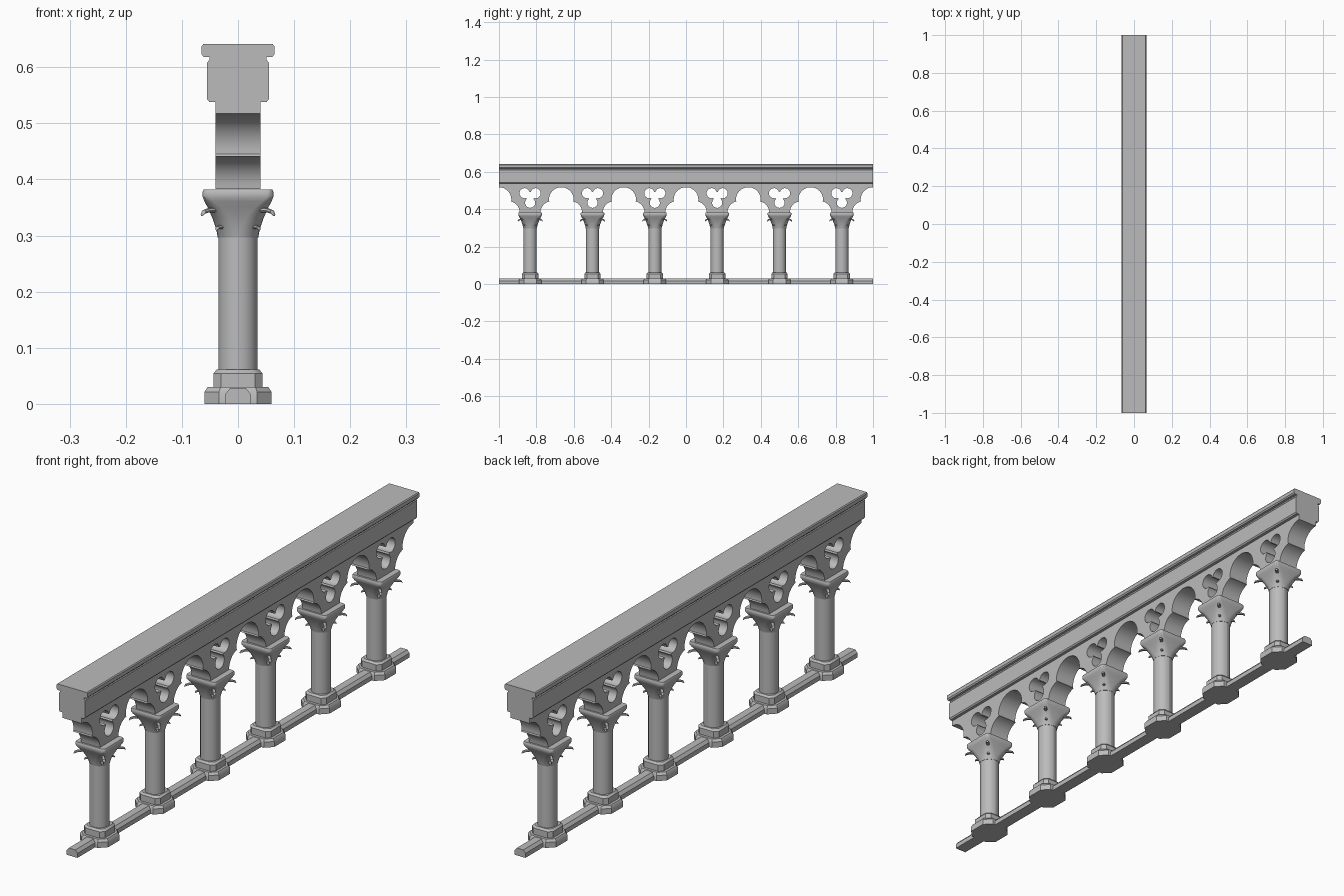
import bpy, bmesh, math

if "Cube" in bpy.data.objects:
    bpy.data.objects.remove(bpy.data.objects["Cube"])

stone = bpy.data.materials.new("grey stone")
stone.diffuse_color = (0.5, 0.5, 0.5, 1)
stone.use_nodes = True
stone.node_tree.nodes["Principled BSDF"].inputs["Base Color"].default_value = stone.diffuse_color
PITCH = 1 / 3
COLUMNS = [(i - 2.5) * PITCH for i in range(6)]


def finish(obj, angle=35):
    obj.data.materials.clear()
    obj.data.materials.append(stone)
    bpy.ops.object.select_all(action='DESELECT')
    obj.select_set(True)
    bpy.context.view_layer.objects.active = obj
    bpy.ops.object.shade_smooth_by_angle(angle=math.radians(angle))


def loft(name, rings, y=0.0):
    """Skin a list of equally long point rings and cap both ends."""
    bm = bmesh.new()
    loops = [[bm.verts.new(p) for p in ring] for ring in rings]
    n = len(loops[0])
    for a, b in zip(loops, loops[1:]):
        for i in range(n):
            j = (i + 1) % n
            bm.faces.new((a[i], a[j], b[j], b[i]))
    bm.faces.new(loops[0])
    bm.faces.new(loops[-1])
    bmesh.ops.recalc_face_normals(bm, faces=bm.faces)
    mesh = bpy.data.meshes.new(name)
    bm.to_mesh(mesh)
    bm.free()
    obj = bpy.data.objects.new(name, mesh)
    obj.location.y = y
    bpy.context.collection.objects.link(obj)
    finish(obj)
    return obj


def rounded_square(half, radius, z, steps=6):
    """Square ring with rounded corners; steps=1 gives cut corners."""
    c = half - radius
    ring = []
    for q in range(4):
        base = q * math.pi / 2
        sx, sy = ((1, 1), (-1, 1), (-1, -1), (1, -1))[q]
        for k in range(steps + 1):
            a = base + k / steps * math.pi / 2
            ring.append((sx * c + radius * math.cos(a), sy * c + radius * math.sin(a), z))
    return ring


def beam(name, half_profile):
    """Run a mirrored cross-section along the whole length."""
    section = half_profile + [(-x, z) for x, z in reversed(half_profile)]
    loft(name, [[(x, y, z) for x, z in section] for y in (-1, 1)])


# Floor rail and moulded top beam
beam("floor_rail", [(0.023, 0), (0.023, 0.017), (0.014, 0.028)])
beam("top_beam", [(0.051, 0.538), (0.055, 0.543), (0.055, 0.608), (0.051, 0.613),
                  (0.051, 0.618), (0.061, 0.618), (0.065, 0.623), (0.065, 0.637), (0.062, 0.641)])


# Tracery wall: lobed arches below, one trefoil opening above each column
def arc(cy, cz, r, start, end, steps=12):
    out = []
    for k in range(steps + 1):
        a = math.radians(start + (end - start) * k / steps)
        out.append((cy + r * math.cos(a), cz + r * math.sin(a)))
    return out


half_arch = arc(0, 0.451, 0.066, 90, -5) + arc(0.052, 0.383, 0.059, 80, 0, 8)
outline = [(-1, 0.545)]
for c in COLUMNS:
    outline += [(c - PITCH / 2 + y, z) for y, z in half_arch]
    outline += [(c + PITCH / 2 - y, z) for y, z in reversed(half_arch)]
outline.append((1, 0.545))


def trefoil(c, cz=0.468, d=0.034, r=0.027):
    pts = []
    for t in (30, 150, 270):
        a = math.radians(t)
        pts += arc(c + d * math.cos(a), cz + d * math.sin(a), r, t - 138, t + 138, 20)
    return pts


curve = bpy.data.curves.new("tracery_wall", 'CURVE')
curve.dimensions = '2D'
curve.fill_mode = 'BOTH'
curve.extrude = 0.04
for pts in [outline] + [trefoil(c) for c in COLUMNS]:
    spline = curve.splines.new('POLY')
    spline.points.add(len(pts) - 1)
    for p, (y, z) in zip(spline.points, pts):
        p.co = (y, z, 0, 1)
    spline.use_cyclic_u = True
wall = bpy.data.objects.new("tracery_wall", curve)
wall.rotation_euler = (math.pi / 2, 0, math.pi / 2)
bpy.context.collection.objects.link(wall)
bpy.ops.object.select_all(action='DESELECT')
wall.select_set(True)
bpy.context.view_layer.objects.active = wall
bpy.ops.object.convert(target='MESH')
finish(bpy.context.view_layer.objects.active)


def leaf(sx, sy, y, base, tip, z, drop, r, name):
    """Small drooping leaf pointing out from a capital corner."""
    rings = []
    s = math.sqrt(0.5)
    for t, dz, k in ((0, 0, 1), (0.6, 0, 1), (0.9, -0.4, 0.9), (1, -1, 0.6)):
        d = base + (tip - base) * t
        ring = []
        for i in range(8):
            a = i * math.pi / 4
            w, h = r * k * math.cos(a), r * k * 0.7 * math.sin(a)
            ring.append((sx * (d + w * s), sy * (d - w * s), z + drop * dz + h))
        rings.append(ring)
    loft(name, rings, y)


for c in COLUMNS:
    # Stepped plinth with cut corners
    loft("plinth", [rounded_square(h, r, z, 1) for h, r, z in (
        (0.060, 0.026, 0), (0.060, 0.026, 0.021), (0.054, 0.023, 0.030))], c)
    loft("column_base", [rounded_square(h, r, z, 1) for h, r, z in (
        (0.044, 0.014, 0.028), (0.044, 0.014, 0.054), (0.038, 0.014, 0.061))], c)
    # Round shaft
    loft("shaft", [rounded_square(0.035, 0.035, z) for z in (0.055, 0.305)], c)
    # Capital flaring from round to square
    loft("capital", [rounded_square(h, r, z) for h, r, z in (
        (0.036, 0.036, 0.296), (0.039, 0.034, 0.312), (0.046, 0.030, 0.332),
        (0.054, 0.024, 0.350), (0.060, 0.016, 0.361), (0.063, 0.012, 0.369),
        (0.063, 0.012, 0.378), (0.061, 0.011, 0.382))], c)
    # Corner leaves in two tiers
    for sx in (-1, 1):
        for sy in (-1, 1):
            leaf(sx, sy, c, 0.036, 0.064, 0.345, 0.008, 0.006, "upper_leaf")
            leaf(sx, sy, c, 0.026, 0.038, 0.315, 0.004, 0.005, "lower_leaf")
